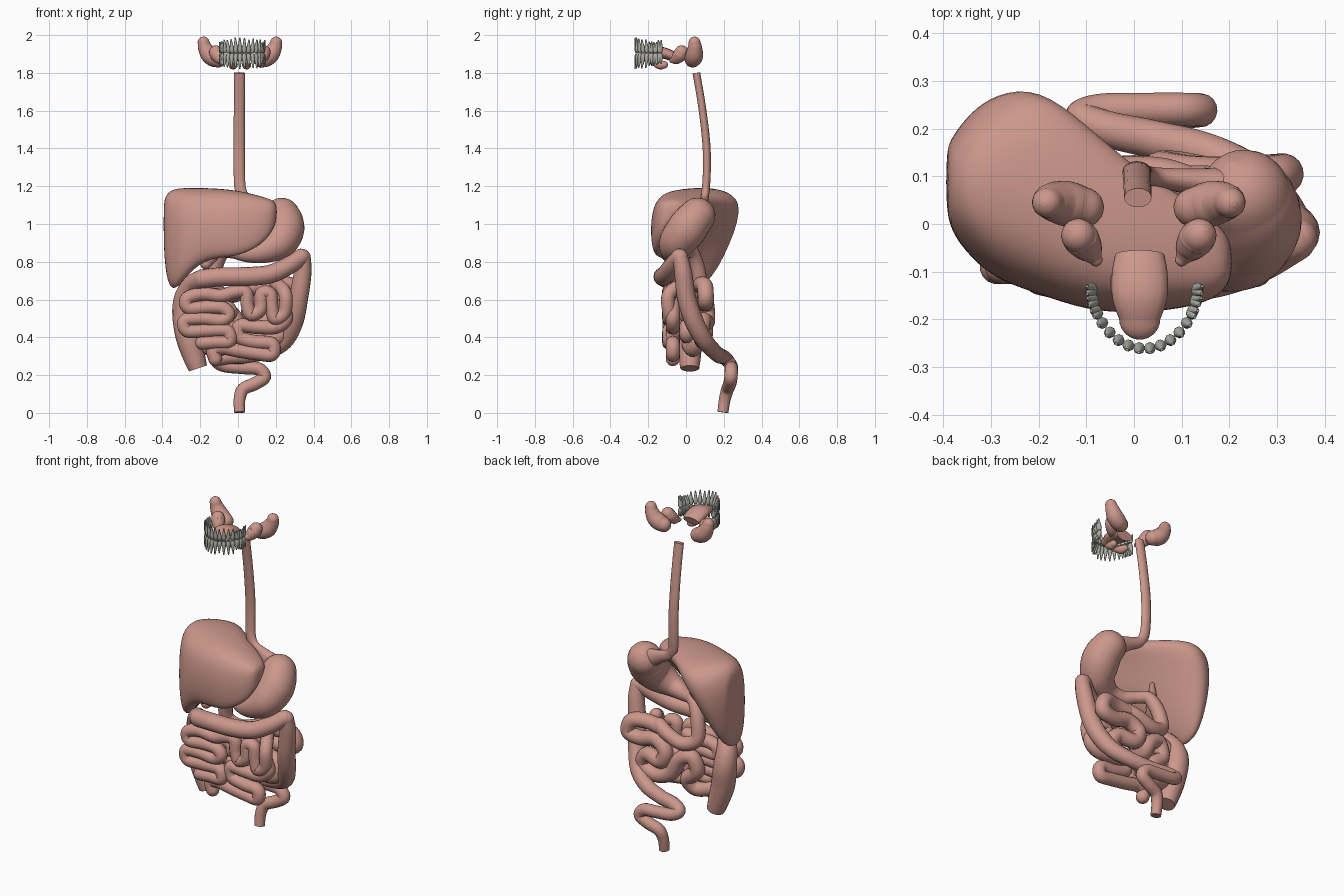
import bpy, bmesh, math, random
from mathutils import Vector

random.seed(4)


def material(name, rgb):
    m = bpy.data.materials.new(name)
    m.diffuse_color = (*rgb, 1)
    return m


FLESH = material("flesh", (0.60, 0.31, 0.26))
ENAMEL = material("enamel", (0.42, 0.43, 0.38))


def add_rings(bm, rings):
    """Skin a list of point loops and close both ends."""
    loops = [[bm.verts.new(p) for p in ring] for ring in rings]
    n = len(loops[0])
    for a, b in zip(loops, loops[1:]):
        for i in range(n):
            j = (i + 1) % n
            bm.faces.new((a[i], a[j], b[j], b[i]))
    bm.faces.new(loops[0][::-1])
    bm.faces.new(loops[-1])


def finish(bm, name, mat, subdiv=0):
    bmesh.ops.recalc_face_normals(bm, faces=bm.faces)
    me = bpy.data.meshes.new(name)
    bm.to_mesh(me)
    bm.free()
    ob = bpy.data.objects.new(name, me)
    bpy.context.collection.objects.link(ob)
    me.materials.append(mat)
    for p in me.polygons:
        p.use_smooth = len(p.vertices) == 4 or subdiv > 0
    if subdiv:
        mod = ob.modifiers.new("smooth", 'SUBSURF')
        mod.levels = mod.render_levels = subdiv
    return ob


def spline(pts, steps):
    """Catmull-Rom through (x, y, z, radius) points."""
    P = [Vector(p) for p in pts]
    P = [2 * P[0] - P[1]] + P + [2 * P[-1] - P[-2]]
    out = []
    for a, b, c, d in zip(P, P[1:], P[2:], P[3:]):
        for k in range(steps):
            t = k / steps
            out.append(0.5 * (2 * b + (c - a) * t + (2 * a - 5 * b + 4 * c - d) * t * t
                              + (3 * b - a - 3 * c + d) * t ** 3))
    return out + [P[-2]]


def add_tube(bm, pts, steps=6, sides=16, flat=1.0, caps=(True, True)):
    """Loft a tube of varying radius; caps chooses which ends are domed."""
    path = spline(pts, steps)
    C = [p.to_3d() for p in path]
    R = [max(p[3], 0.002) for p in path]
    T = [(C[min(i + 1, len(C) - 1)] - C[max(i - 1, 0)]).normalized() for i in range(len(C))]
    u = Vector((1, 0, 0)) if abs(T[0].x) < 0.9 else Vector((0, 0, 1))
    angs = [math.radians(a) for a in (82, 64, 46, 28, 12)]
    head = [(C[0] - T[0] * R[0] * math.sin(a), R[0] * math.cos(a), T[0]) for a in angs]
    tail = [(C[-1] + T[-1] * R[-1] * math.sin(a), R[-1] * math.cos(a), T[-1]) for a in angs[::-1]]
    rings = []
    for c, r, t in (head if caps[0] else []) + list(zip(C, R, T)) + (tail if caps[1] else []):
        u = (u - t * u.dot(t)).normalized()
        v = t.cross(u)
        rings.append([c + r * (u * math.cos(a) + v * flat * math.sin(a))
                      for a in (2 * math.pi * i / sides for i in range(sides))])
    add_rings(bm, rings)


def tube(name, pts, mat=FLESH, **kw):
    bm = bmesh.new()
    add_tube(bm, pts, **kw)
    return finish(bm, name, mat)


# Liver: wedge sections along x (x, y front, y back, z top, z bottom front, z bottom back)
bm = bmesh.new()
rings = []
for x, yf, yb, zt, zf, zb in [
        (-0.394, 0.03, 0.16, 1.11, 0.88, 0.92), (-0.382, -0.02, 0.19, 1.16, 0.70, 0.72),
        (-0.345, -0.07, 0.245, 1.19, 0.61, 0.66), (-0.29, -0.12, 0.29, 1.195, 0.66, 0.74),
        (-0.20, -0.15, 0.305, 1.195, 0.73, 0.92), (-0.10, -0.185, 0.225, 1.19, 0.745, 1.00),
        (0.0, -0.19, 0.13, 1.18, 0.75, 1.02), (0.10, -0.18, 0.07, 1.155, 0.81, 1.03),
        (0.17, -0.16, 0.01, 1.135, 0.90, 1.03), (0.207, -0.12, -0.03, 1.11, 1.00, 1.04)]:
    ring = []
    for i in range(16):
        a = 2 * math.pi * i / 16
        v = math.copysign(abs(math.cos(a)) ** 0.75, math.cos(a))
        w = math.copysign(abs(math.sin(a)) ** 0.75, math.sin(a))
        bottom = zf + (zb - zf) * (v + 1) / 2
        h = (w + 1) / 2
        y = (yf + yb) / 2 + (yb - yf) / 2 * v - 0.45 * (yb - yf) * max(0, 0.6 - h) * (v + 1) / 2
        ring.append((x, y, bottom + (zt - bottom) * h))
    rings.append(ring)
add_rings(bm, rings)
finish(bm, "liver", FLESH, 2)
tube("gallbladder", [(-0.17, -0.06, 0.79, 0.03), (-0.13, 0.0, 0.84, 0.032), (-0.08, 0.06, 0.92, 0.014)])

# Gullet, stomach and duodenum
tube("oesophagus", [(0.008, 0.055, 1.80, 0.029), (0.007, 0.085, 1.62, 0.029), (0.006, 0.108, 1.42, 0.03),
                    (0.007, 0.11, 1.27, 0.03), (0.014, 0.104, 1.18, 0.03), (0.045, 0.098, 1.13, 0.03),
                    (0.11, 0.09, 1.10, 0.038), (0.18, 0.08, 1.07, 0.055)], flat=0.7, caps=(False, True))
tube("stomach", [(0.232, 0.06, 1.043, 0.096), (0.244, 0.03, 1.008, 0.103),
                 (0.243, -0.005, 0.96, 0.105), (0.21, -0.05, 0.9, 0.094), (0.13, -0.07, 0.855, 0.064),
                 (0.05, -0.05, 0.84, 0.043), (-0.02, -0.01, 0.85, 0.033)], sides=28)
tube("duodenum", [(-0.02, -0.01, 0.85, 0.033), (-0.08, 0.03, 0.85, 0.037), (-0.12, 0.06, 0.77, 0.04),
                  (-0.13, 0.08, 0.66, 0.04), (-0.05, 0.1, 0.62, 0.04), (0.05, 0.1, 0.65, 0.04),
                  (0.12, 0.08, 0.68, 0.04)])

# Small intestine: rear coils, then front coils
rear = [(0.12, 0.08, 0.67), (0.21, 0.08, 0.68), (0.29, 0.10, 0.67), (0.31, 0.105, 0.6), (0.23, 0.1, 0.58),
        (0.13, 0.1, 0.6), (0.06, 0.11, 0.55), (0.09, 0.11, 0.48), (0.19, 0.09, 0.49), (0.23, 0.08, 0.42),
        (0.14, 0.09, 0.38), (0.03, 0.1, 0.42), (-0.03, 0.1, 0.52), (-0.1, 0.09, 0.55), (-0.13, 0.08, 0.47),
        (-0.06, 0.07, 0.4), (-0.1, 0.04, 0.34), (-0.2, 0.02, 0.36)]
tube("small_intestine_rear", [(*p, 0.043) for p in rear])
front = [(0.20, 0.69), (0.25, 0.63), (0.245, 0.53), (0.195, 0.50), (0.18, 0.56), (0.17, 0.63), (0.125, 0.63),
         (0.12, 0.55), (0.07, 0.52), (0.05, 0.57), (0.04, 0.64), (-0.02, 0.64), (-0.09, 0.62), (-0.19, 0.63),
         (-0.27, 0.605), (-0.26, 0.555), (-0.16, 0.56), (-0.08, 0.555), (-0.05, 0.52), (-0.09, 0.49),
         (-0.19, 0.50), (-0.28, 0.49), (-0.27, 0.435), (-0.17, 0.435), (-0.06, 0.435), (-0.045, 0.38),
         (-0.12, 0.375), (-0.19, 0.37)]
tube("small_intestine_front", [(x, 0.0 if i == 0 else -0.09, z, 0.036) for i, (x, z) in enumerate(front)])
lower = [(0.23, 0.57), (0.255, 0.5), (0.2, 0.455), (0.1, 0.455), (0.01, 0.46), (0.01, 0.40), (0.09, 0.375),
         (0.18, 0.365), (0.18, 0.31), (0.1, 0.315), (0.0, 0.33), (-0.08, 0.345), (-0.13, 0.33), (-0.12, 0.285)]
tube("small_intestine_lower", [(x, -0.07, z, 0.037) for x, z in lower])
tube("small_intestine_middle", [(x * 0.8, 0.005, z * 0.85 + 0.09, 0.038) for x, z in front[11:]])

# Large intestine
tube("ascending_colon", [(-0.212, 0.02, 0.235, 0.05), (-0.23, 0.02, 0.29, 0.058), (-0.262, 0.02, 0.4, 0.067),
                         (-0.282, 0.03, 0.52, 0.066), (-0.28, 0.01, 0.61, 0.058), (-0.245, -0.04, 0.68, 0.05),
                         (-0.19, -0.1, 0.71, 0.05)], caps=(False, True))
tube("transverse_colon", [(-0.19, -0.1, 0.71, 0.05), (-0.09, -0.12, 0.72, 0.05),
                          (0.05, -0.12, 0.722, 0.05), (0.17, -0.105, 0.735, 0.049), (0.26, -0.075, 0.775, 0.048),
                          (0.335, -0.035, 0.825, 0.045)])
tube("descending_colon", [(0.345, -0.03, 0.825, 0.04), (0.342, -0.015, 0.74, 0.047), (0.32, 0.005, 0.6, 0.05),
                          (0.295, 0.045, 0.48, 0.05), (0.245, 0.1, 0.38, 0.046), (0.15, 0.15, 0.325, 0.042),
                          (0.03, 0.18, 0.30, 0.04)])
tube("sigmoid_colon", [(0.03, 0.18, 0.30, 0.04), (-0.06, 0.2, 0.295, 0.038), (-0.11, 0.222, 0.275, 0.036),
                       (-0.07, 0.238, 0.25, 0.035), (0.03, 0.24, 0.24, 0.035), (0.11, 0.24, 0.232, 0.035),
                       (0.14, 0.238, 0.19, 0.035), (0.09, 0.232, 0.155, 0.035), (0.027, 0.22, 0.125, 0.034),
                       (0.008, 0.205, 0.07, 0.031), (0.008, 0.195, 0.003, 0.029)], caps=(True, False))

# Tongue and the floor of the mouth
tube("tongue", [(0.012, -0.20, 1.905, 0.043), (0.012, -0.17, 1.91, 0.054), (0.012, -0.14, 1.91, 0.059),
                (0.012, -0.10, 1.90, 0.058), (0.012, -0.065, 1.885, 0.052)], flat=0.5, caps=(True, False))

# Salivary glands, one set per side
for side, s in (("right", -1), ("left", 1)):
    def gland(name, pts, flat=1.0):
        tube(side + "_" + name, [(0.01 + s * x, y, z, r) for x, y, z, r in pts], flat=flat)
    gland("parotid_gland", [(0.115, 0.035, 1.87, 0.042), (0.14, 0.04, 1.88, 0.047), (0.165, 0.045, 1.90, 0.046),
                            (0.185, 0.047, 1.935, 0.038), (0.192, 0.045, 1.96, 0.032)])
    gland("submandibular_gland", [(0.127, -0.024, 1.91, 0.036), (0.12, -0.032, 1.895, 0.038),
                                  (0.103, -0.055, 1.873, 0.029), (0.09, -0.075, 1.865, 0.014)])
    gland("sublingual_gland", [(0.03, -0.18, 1.86, 0.014), (0.035, -0.14, 1.843, 0.024),
                               (0.04, -0.115, 1.843, 0.02)])

# Teeth: two arches of sixteen, crowns meeting at the bite, molars with two roots
for jaw, d in (("upper", 1), ("lower", -1)):
    bm = bmesh.new()
    for i in range(16):
        a = math.radians(-88 + 176 * i / 15)
        x, y = 0.022 + 0.112 * math.sin(a), -0.135 - 0.127 * abs(math.cos(a)) ** 1.1
        out = Vector((math.sin(a), -math.cos(a), 0))
        along = Vector((math.cos(a), math.sin(a), 0))
        molar = abs(i - 7.5) > 4.5
        z0, size = 1.904 + d * 0.003, 0.0125
        length = (0.062 if molar else 0.076) + random.uniform(-0.010, 0.006)
        for k in ((-1, 1) if molar else (0,)):
            pts = []
            for f, r in ((0.0, 0.8), (0.2, 1.0), (0.4, 0.85), (0.7, 0.55), (1.0, 0.25)):
                p = Vector((x, y, z0 + d * length * f)) + out * 0.012 * (f - 0.3) + along * k * 0.006 * (0.3 + f)
                pts.append((*p, size * r))
            add_tube(bm, pts, steps=2, sides=8, caps=(False, False))
    finish(bm, jaw + "_teeth", ENAMEL)
